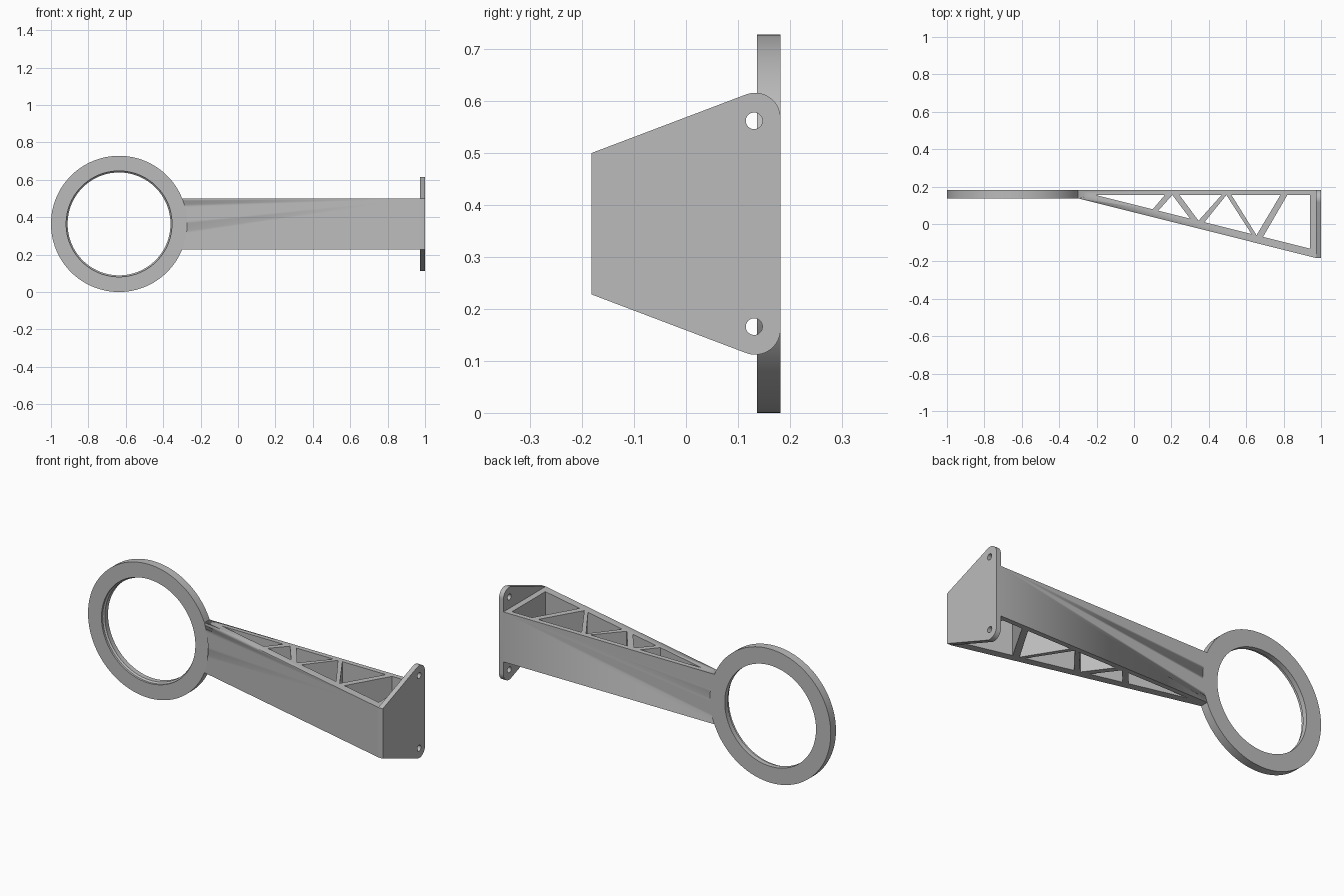
import bpy, bmesh
from math import sin, cos, pi, radians
from mathutils import Matrix, Vector

cube = bpy.data.objects.get("Cube")
if cube:
    bpy.data.objects.remove(cube, do_unlink=True)

grey = bpy.data.materials.new("light grey")
grey.use_nodes = True
colour = (0.5, 0.5, 0.5, 1)
grey.diffuse_color = colour
grey.node_tree.nodes["Principled BSDF"].inputs["Base Color"].default_value = colour

MID = 0.364                 # height of the symmetry plane
BACK, FRONT = 0.182, 0.137  # ring thickness in y
RING_X, RING_R = -0.636, 0.364


def finish(name, bm, smooth_angle=30):
    """Turn a bmesh into a named, coloured object."""
    bmesh.ops.recalc_face_normals(bm, faces=bm.faces)
    mesh = bpy.data.meshes.new(name)
    bm.to_mesh(mesh)
    bm.free()
    obj = bpy.data.objects.new(name, mesh)
    bpy.context.collection.objects.link(obj)
    mesh.materials.append(grey)
    bpy.ops.object.select_all(action='DESELECT')
    bpy.context.view_layer.objects.active = obj
    obj.select_set(True)
    bpy.ops.object.shade_smooth_by_angle(angle=radians(smooth_angle))
    return obj


def plate_with_holes(name, loops, half, matrix):
    """Extrude an outline with holes by half to both sides of its plane."""
    curve = bpy.data.curves.new(name, 'CURVE')
    curve.dimensions, curve.fill_mode, curve.extrude = '2D', 'BOTH', half
    for loop in loops:
        spline = curve.splines.new('POLY')
        spline.points.add(len(loop) - 1)
        for point, (u, v) in zip(spline.points, loop):
            point.co = (u, v, 0, 1)
        spline.use_cyclic_u = True
    temp = bpy.data.objects.new(name + "_outline", curve)
    bpy.context.collection.objects.link(temp)
    mesh = temp.evaluated_get(bpy.context.evaluated_depsgraph_get()).to_mesh()
    bm = bmesh.new()
    bm.from_mesh(mesh)
    bpy.data.objects.remove(temp, do_unlink=True)
    bmesh.ops.remove_doubles(bm, verts=bm.verts, dist=1e-5)
    bmesh.ops.transform(bm, matrix=matrix, verts=bm.verts)
    return finish(name, bm)


def arc(cx, cy, r, start, end, steps):
    angles = [radians(start + (end - start) * i / steps) for i in range(steps + 1)]
    return [(cx + r * cos(a), cy + r * sin(a)) for a in angles]


def lathe(name, section, steps=128):
    """Spin a closed (radius, y) section about the ring axis."""
    bm = bmesh.new()
    rows = []
    for i in range(steps):
        a = 2 * pi * i / steps
        rows.append([bm.verts.new((RING_X + r * cos(a), y, MID + r * sin(a)))
                     for r, y in section])
    n = len(section)
    for i in range(steps):
        p, q = rows[i], rows[(i + 1) % steps]
        for j in range(n):
            k = (j + 1) % n
            bm.faces.new((p[j], p[k], q[k], q[j]))
    return finish(name, bm)


# Ring, with a shallow step in the bore towards the front
lathe("ring", [(RING_R, FRONT), (RING_R, BACK), (0.275, BACK),
               (0.275, 0.155), (0.283, 0.148), (0.283, FRONT)])

# Tapered arm with a zigzag truss inside
TOP = 0.155


def low(x):
    """Point on the inside of the sloping front wall."""
    return (x, TOP - 0.25 * (x + 0.205))


def high(x):
    return (x, TOP)


outline = [(-0.32, FRONT), (-0.30, FRONT), (0.975, -0.182), (0.975, BACK), (-0.32, BACK)]
cells = [
    [high(-0.205), low(0.10), high(0.165)],
    [low(0.13), low(0.30), high(0.205)],
    [high(0.243), low(0.345), high(0.468)],
    [low(0.377), low(0.628), high(0.494)],
    [high(0.521), low(0.655), high(0.783)],
    [high(0.82), low(0.69), low(0.94), high(0.94)],
]
arm = plate_with_holes("truss_arm", [outline] + cells, 0.136,
                       Matrix.Translation((0, 0, MID)))

# Trim the arm end to the round outside of the ring
bm = bmesh.new()
bmesh.ops.create_cone(bm, cap_ends=True, segments=128, radius1=RING_R, radius2=RING_R,
                      depth=0.2, matrix=Matrix.Translation((RING_X, 0.2, MID))
                      @ Matrix.Rotation(pi / 2, 4, 'X'))
cutter = finish("arm_end_cutter", bm)
cutter.hide_render = True
cutter.hide_set(True)
trim = arm.modifiers.new("trim", 'BOOLEAN')
trim.operation, trim.solver, trim.object = 'DIFFERENCE', 'EXACT', cutter

# Mounting plate with rounded back corners and two screw holes
upper = [(-0.182, 0.136)] + arc(0.133, 0.203, 0.049, 110.7, 0, 16)
profile = upper + [(y, -z) for y, z in reversed(upper)]
holes = [arc(0.131, s * 0.198, 0.016, 0, 348.75, 31) for s in (1, -1)]
axes = Matrix(((0, 0, 1, 0.9865), (1, 0, 0, 0), (0, 1, 0, MID), (0, 0, 0, 1)))
plate_with_holes("mounting_plate", [profile] + holes, 0.0135, axes)
